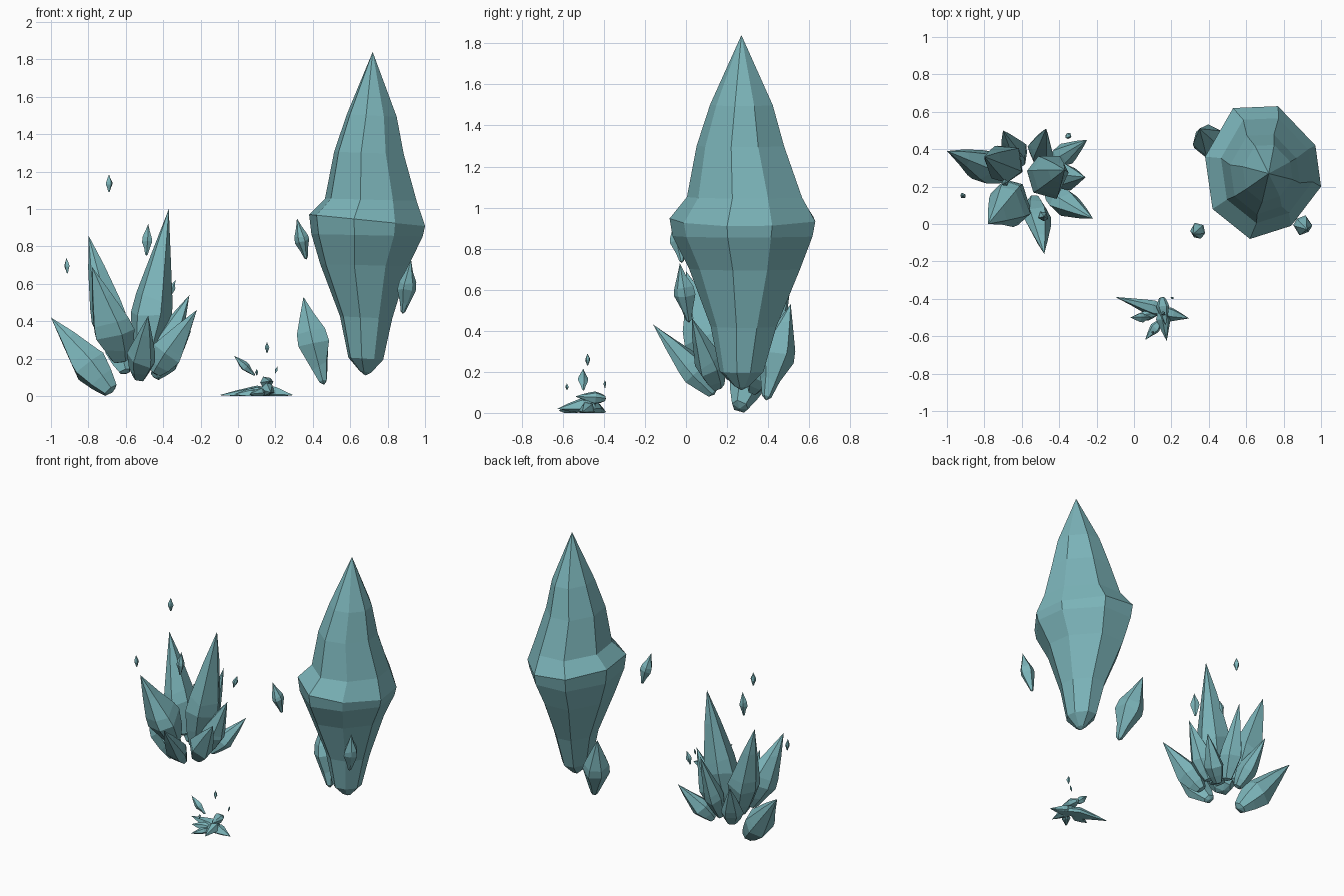
import bpy, bmesh, math, random
from mathutils import Vector

if "Cube" in bpy.data.objects:
    bpy.data.objects.remove(bpy.data.objects["Cube"])

random.seed(7)
mat = bpy.data.materials.new("teal_crystal")
mat.diffuse_color = (0.2, 0.46, 0.49, 1)
mat.use_nodes = True
mat.node_tree.nodes["Principled BSDF"].inputs["Base Color"].default_value = mat.diffuse_color


def loft(name, rings, bottom, top):
    """Skin a stack of equal rings and close both ends with a point."""
    bm = bmesh.new()
    vs = [[bm.verts.new(p) for p in r] for r in rings]
    n = len(vs[0])
    for a, b in zip(vs, vs[1:]):
        for i in range(n):
            j = (i + 1) % n
            bm.faces.new((a[i], a[j], b[j], b[i]))
    lo, hi = bm.verts.new(bottom), bm.verts.new(top)
    for i in range(n):
        j = (i + 1) % n
        bm.faces.new((lo, vs[0][j], vs[0][i]))
        bm.faces.new((hi, vs[-1][i], vs[-1][j]))
    bmesh.ops.recalc_face_normals(bm, faces=bm.faces)
    me = bpy.data.meshes.new(name)
    bm.to_mesh(me)
    bm.free()
    me.materials.append(mat)
    ob = bpy.data.objects.new(name, me)
    bpy.context.collection.objects.link(ob)


SPIKE = [(0.03, 0.44), (0.17, 0.74), (0.34, 1.0), (0.44, 0.9), (0.72, 0.47)]
SHARD = [(0.04, 0.25), (0.2, 0.5), (0.45, 1.0), (0.58, 0.92), (0.8, 0.42)]


def crystal(name, base, tip, r, prof=SPIKE, n=6, jit=0.14):
    """Irregular faceted crystal running from base to tip."""
    base, tip = Vector(base), Vector(tip)
    d = tip - base
    u = d.cross(Vector((0.31, 0.9, 0.17))).normalized()
    v = d.normalized().cross(u)
    phase = random.random() * 6.28
    spokes = [(phase + math.tau * (i + random.uniform(-.2, .2)) / n,
               random.uniform(1 - jit, 1 + jit)) for i in range(n)]
    rings = []
    for t, s in prof:
        ring = []
        for a, k in spokes:
            tt = t + random.uniform(-.03, .03) * (t > 0.1)
            p = base + d * tt + (u * math.cos(a) + v * math.sin(a)) * r * s * k
            p.z = max(p.z, 0.0)
            ring.append(p)
        rings.append(ring)
    loft(name, rings, base, tip)


# Giant crystal: eight-sided belt outline, scaled up and down the height
belt = [(.53, .62), (.38, .36), (.42, .08), (.62, -.08),
        (.84, -.01), (1.0, .20), (.97, .42), (.77, .63)]
cx, cy = .69, .275
levels = [(.13, .10, .68, .27), (.20, .30, .683, .27), (.42, .45, .685, .28),
          (.70, .76, .675, .285), (.86, .96, .69, .275), (.94, 1.0, .69, .275),
          (1.05, .79, .71, .285), (1.30, .60, .70, .265), (1.50, .43, .715, .27)]
rings = []
for z, s, x0, y0 in levels:
    tilt = -0.10 if .9 < z < 1.0 else -0.02
    rings.append([(x0 + (x - cx) * s, y0 + (y - cy) * s, z + tilt * (x - cx))
                  for x, y in belt])
loft("giant_crystal", rings, (.68, .27, .11), (.72, .27, 1.84))

# Companions floating around the giant crystal
crystal("companion_large", (.46, .39, .06), (.35, .51, .53), .098, SHARD)
crystal("companion_left", (.365, -.02, .73), (.315, -.055, .95), .042, SHARD)
crystal("companion_right", (.88, .015, .44), (.925, -.03, .73), .050, SHARD)

# Cluster of spikes fanning out
cluster = [
    ((-.51, .25, .14), (-.37, .29, 1.00), .125),
    ((-.63, .29, .18), (-.80, .36, .86), .105),
    ((-.62, .17, .18), (-.78, .00, .69), .122),
    ((-.67, .26, .02), (-1.0, .39, .42), .10),
    ((-.53, .14, .09), (-.48, -.16, .43), .075),
    ((-.45, .16, .12), (-.22, .03, .46), .085),
    ((-.43, .26, .14), (-.26, .25, .54), .08),
    ((-.45, .32, .10), (-.25, .45, .35), .065),
    ((-.51, .33, .14), (-.47, .51, .63), .075),
    ((-.60, .33, .12), (-.70, .50, .46), .075),
]
for i, (b, t, r) in enumerate(cluster):
    crystal(f"cluster_spike_{i + 1}", b, t, r)

# Flat pile of small spikes on the ground
pile = [
    ((.21, -.48, .015), (-.10, -.39, .005), .048),
    ((.13, -.47, .020), (.295, -.505, .005), .042),
    ((.15, -.44, .035), (.175, -.625, .02), .038),
    ((.14, -.52, .020), (.06, -.62, .01), .030),
    ((.12, -.48, .015), (-.02, -.50, .01), .030),
    ((.15, -.39, .070), (.17, -.54, .08), .034),
]
for i, (b, t, r) in enumerate(pile):
    crystal(f"pile_spike_{i + 1}", b, t, r)

# Tiny floating shards: x, y, bottom z, top z, radius, sideways lean
shards = [
    (-.69, .22, 1.09, 1.185, .020, 0), (-.915, .15, .655, .74, .016, -.005),
    (-.485, .04, .75, .92, .028, .01), (-.35, .47, .53, .62, .017, .03),
    (.035, -.50, .11, .215, .027, -.11), (.155, -.48, .23, .29, .012, 0),
    (.10, -.58, .11, .145, .008, 0), (.205, -.395, .12, .16, .008, .015),
]
for i, (x, y, z0, z1, r, lean) in enumerate(shards):
    crystal(f"floating_shard_{i + 1}", (x - lean / 2, y, z0),
            (x + lean / 2, y, z1), r, SHARD, 5)
